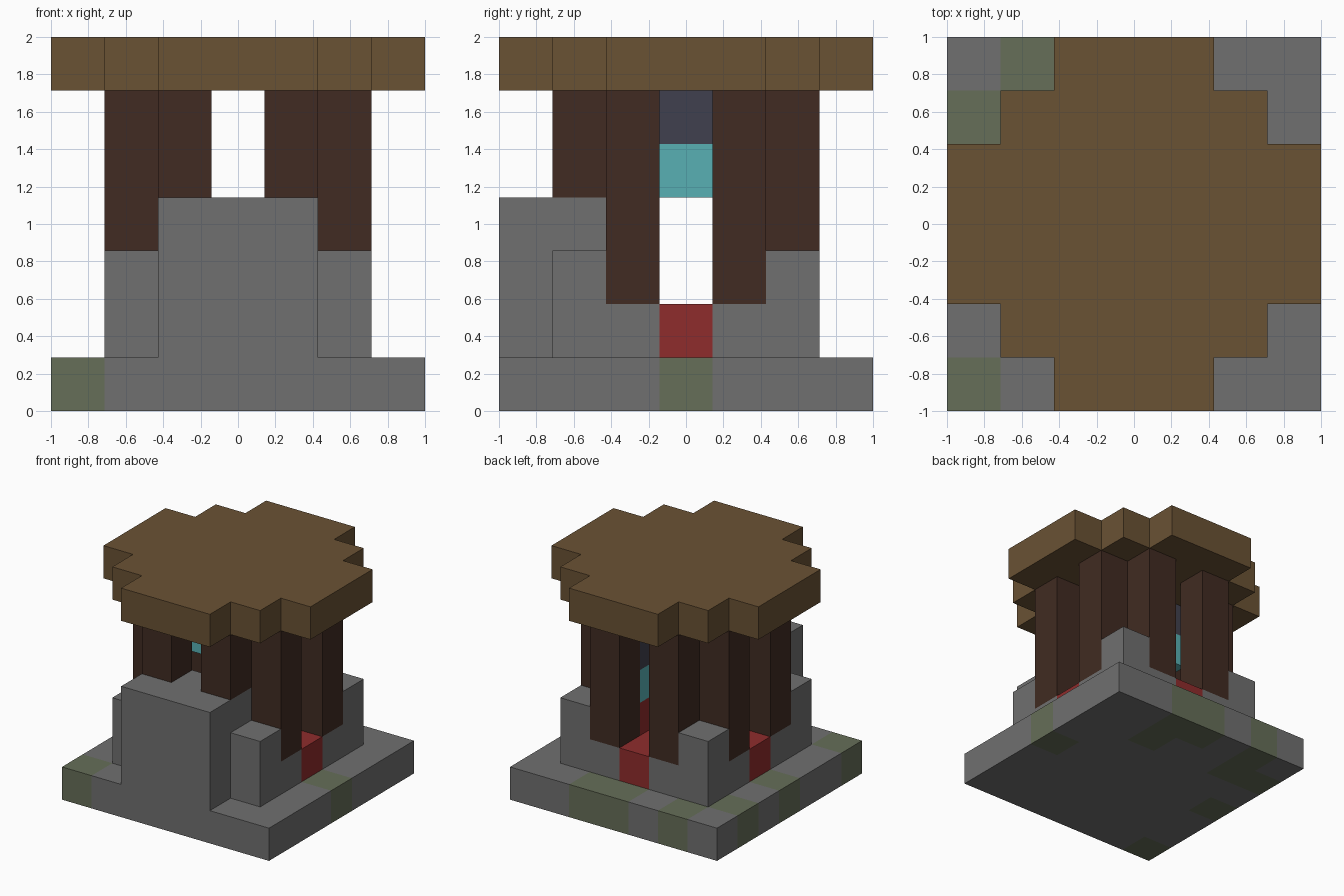
import bpy
import bmesh
from mathutils import Vector

if "Cube" in bpy.data.objects:
    bpy.data.objects.remove(bpy.data.objects["Cube"], do_unlink=True)

N = 7            # blocks along each side
U = 2 / N        # size of one block


def material(name, *rgb):
    color = [((c / 255 + 0.055) / 1.055) ** 2.4 for c in rgb] + [1]
    mat = bpy.data.materials.new(name)
    mat.use_nodes = True
    mat.diffuse_color = color
    bsdf = mat.node_tree.nodes["Principled BSDF"]
    bsdf.inputs["Base Color"].default_value = color
    bsdf.inputs["Roughness"].default_value = 0.9
    return mat


stone = material("grey stone", 112, 112, 112)
moss = material("mossy stone", 102, 110, 88)
bark = material("dark wood", 65, 43, 34)
plank = material("light wood", 106, 82, 52)
red = material("red cloth", 143, 44, 44)
teal = material("teal", 88, 176, 180)
navy = material("dark slate", 64, 64, 78)


def finish(name, bm, *mats):
    bmesh.ops.recalc_face_normals(bm, faces=bm.faces)
    mesh = bpy.data.meshes.new(name)
    bm.to_mesh(mesh)
    bm.free()
    for mat in mats:
        mesh.materials.append(mat)
    obj = bpy.data.objects.new(name, mesh)
    bpy.context.collection.objects.link(obj)
    return obj


def corner(i, j, k):
    return Vector((i * U - 1, j * U - 1, k * U))


def box(name, mat, cell, size=(1, 1, 1)):
    """Box whose low corner is a block position and whose size is in blocks."""
    bm = bmesh.new()
    bmesh.ops.create_cube(bm, size=1)
    low, span = corner(*cell), Vector(size) * U
    for v in bm.verts:
        v.co = low + Vector((v.co[a] + 0.5) * span[a] for a in range(3))
    return finish(name, bm, mat)


def extrude_up(bm, faces, height):
    new = bmesh.ops.extrude_face_region(bm, geom=faces)["geom"]
    verts = [g for g in new if isinstance(g, bmesh.types.BMVert)]
    bmesh.ops.translate(bm, verts=verts, vec=(0, 0, height))


# Base slab of paving blocks, some of them mossy
mossy = {(0, 0), (0, 3), (0, 5), (1, 5), (1, 6), (3, 6), (4, 6), (4, 5), (6, 3)}
bm = bmesh.new()
bmesh.ops.create_grid(bm, x_segments=N, y_segments=N, size=1)
keep = bm.faces[:]
extrude_up(bm, keep, U)
bmesh.ops.recalc_face_normals(bm, faces=bm.faces)
# Close the underside if the extrusion opened it
rim = [e for e in bm.edges if e.is_boundary]
if rim:
    bmesh.ops.holes_fill(bm, edges=rim)
for f in bm.faces:
    p = f.calc_center_median() - f.normal * U * 0.3
    block = (int((p.x + 1) / U), int((p.y + 1) / U))
    f.material_index = int(block in mossy)
finish("base_slab", bm, stone, moss)

# Stone front block and the four corner stones
box("front_block", stone, (2, 0, 1), (3, 2, 3))
for i, side in ((1, "right"), (5, "left")):
    for j, end in ((1, "front"), (5, "back")):
        box(f"{end}_{side}_corner_stone", stone, (i, j, 1), (1, 1, 2))

    # Side pillars on stone footings
    for j, end in ((2, "front"), (4, "back")):
        box(f"{side}_{end}_footing", stone, (i, j, 1))
        box(f"{side}_{end}_pillar", bark, (i, j, 2), (1, 1, 4))
    box(f"{side}_doorstep", red, (i, 3, 1))

# Front and back pillars
for i, side in ((2, "right"), (4, "left")):
    box(f"back_{side}_footing", stone, (i, 5, 1))
    box(f"back_{side}_pillar", bark, (i, 5, 2), (1, 1, 4))
    box(f"front_{side}_pillar", bark, (i, 1, 4), (1, 1, 2))

# Red floor
box("floor", red, (2, 2, 1), (3, 3, 1))
box("back_doorstep", red, (3, 5, 1))

# Coloured blocks inside
box("inner_red_block", red, (4, 4, 2))
box("inner_teal_block", teal, (4, 4, 3))
box("inner_dark_block", navy, (4, 4, 4), (1, 1, 2))
box("hanging_teal_block", teal, (2, 3, 4))
box("hanging_dark_block", navy, (2, 3, 5))

# Stepped roof: a quarter outline turned round four times
bm = bmesh.new()
quarter = [(3.5, 1.5), (2.5, 1.5), (2.5, 2.5), (1.5, 2.5), (1.5, 3.5)]
outline = []
for turn in range(4):
    outline += quarter
    quarter = [(-y, x) for x, y in quarter]
roof = bm.faces.new([bm.verts.new((x * U, y * U, 6 * U)) for x, y in outline])
bottom = roof.copy()
extrude_up(bm, [roof], U)
bmesh.ops.remove_doubles(bm, verts=bm.verts, dist=0.0001)
finish("roof", bm, plank)
